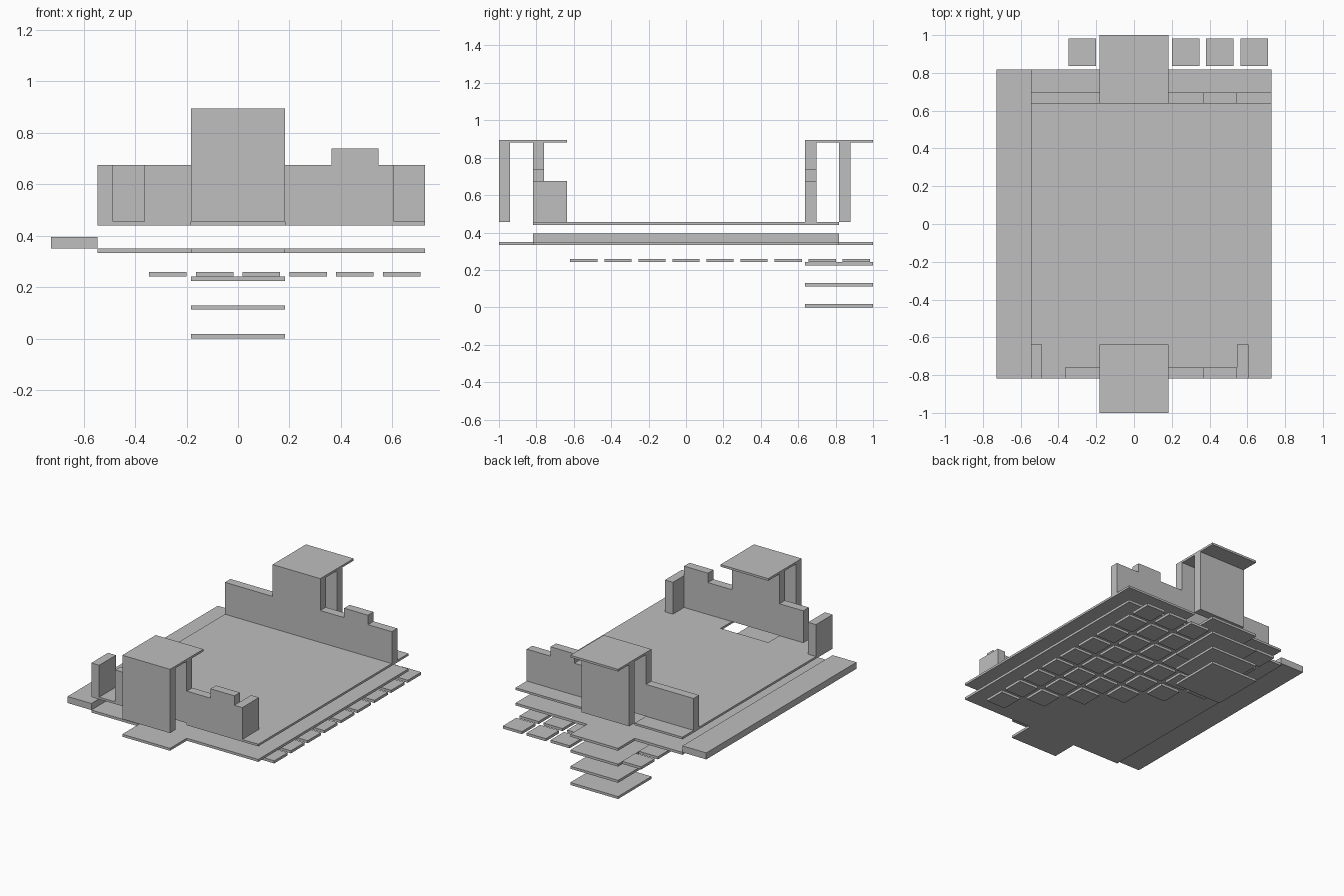
import bpy
import bmesh

old = bpy.data.objects.get("Cube")
if old:
    bpy.data.objects.remove(old, do_unlink=True)

stone = bpy.data.materials.new("light_grey_stone")
stone.use_nodes = True
GREY = (0.52, 0.52, 0.52, 1.0)
stone.diffuse_color = GREY
stone.node_tree.nodes["Principled BSDF"].inputs["Base Color"].default_value = GREY

CELL = 0.182          # planning grid
HALF = CELL           # half a tower's width
LEFT, RIGHT = -3 * CELL, 4 * CELL
EDGE = 4.5 * CELL     # half the court's depth
END = EDGE + CELL     # outermost tower face
THICK = 0.06          # wall thickness
GROUND, WALK = 0.455, 0.675
CREST, EAVES, TOP = 0.74, 0.88, 0.895


def prism(name, outline, z0, z1):
    """Extrude a flat outline between two heights."""
    bm = bmesh.new()
    base = bm.faces.new([bm.verts.new((x, y, z0)) for x, y in outline])
    grown = bmesh.ops.extrude_face_region(bm, geom=[base])["geom"]
    lifted = [v for v in grown if isinstance(v, bmesh.types.BMVert)]
    bmesh.ops.translate(bm, verts=lifted, vec=(0, 0, z1 - z0))
    bmesh.ops.recalc_face_normals(bm, faces=bm.faces)
    mesh = bpy.data.meshes.new(name)
    bm.to_mesh(mesh)
    bm.free()
    mesh.materials.append(stone)
    obj = bpy.data.objects.new(name, mesh)
    bpy.context.collection.objects.link(obj)
    return obj


def box(name, x0, x1, y0, y1, z0, z1):
    return prism(name, [(x0, y0), (x1, y0), (x1, y1), (x0, y1)], z0, z1)


def slab(name, tower_y, z0, z1):
    """Court-sized slab whose ends step in or out at the towers."""
    outline = [(LEFT, -EDGE), (-HALF, -EDGE), (-HALF, -tower_y),
               (HALF, -tower_y), (HALF, -EDGE), (RIGHT, -EDGE),
               (RIGHT, EDGE), (HALF, EDGE), (HALF, tower_y),
               (-HALF, tower_y), (-HALF, EDGE), (LEFT, EDGE)]
    return prism(name, outline, z0, z1)


def wall(name, x0, x1, y):
    """Curtain wall in profile, open for the tower and raised at one crest."""
    box(name + "_right", x0, -HALF, y, y + THICK, GROUND, WALK)
    box(name + "_left", HALF, x1, y, y + THICK, GROUND, WALK)
    box(name + "_crest", 2 * CELL, 3 * CELL, y, y + THICK, WALK, CREST)


def tower(name, y):
    """Two upright panels under a flat roof."""
    for part, offset in (("outer_panel", 0), ("inner_panel", CELL)):
        box(f"{name}_{part}", -HALF, HALF, y + offset, y + offset + THICK,
            GROUND, EAVES)
    box(name + "_roof", -HALF, HALF, y, y + 2 * CELL, EAVES, TOP)


# Court floor, foundation and side kerb
slab("court_floor", EDGE - CELL, 0.44, GROUND)
slab("foundation", END, 0.333, 0.35)
box("side_kerb", LEFT - CELL, LEFT, -EDGE, EDGE, 0.35, 0.395)

# Towers and walls
tower("front_tower", -END)
tower("back_tower", EDGE - CELL)
wall("front_wall", -2 * CELL, 3 * CELL, -EDGE)
wall("back_wall", LEFT, RIGHT, EDGE - CELL)

# Short side walls by the front gaps
for name, x in (("front_right_post", LEFT), ("front_left_post", 3 * CELL)):
    box(name, x, x + THICK, -EDGE, -EDGE + CELL, GROUND, WALK)

# Stacked plates below the back tower
for n, z in enumerate((0, 0.112, 0.224)):
    box(f"cellar_plate_{n + 1}", -HALF, HALF, EDGE - CELL, END, z, z + 0.017)

# Paving tiles in a stepped triangle, leaving out the cellar shaft
GAP = 0.018
for row in range(9):
    for col in range(min(row, 5) + 1):
        if row >= 7 and col in (3, 4):
            continue
        x = RIGHT - (col + 1) * CELL
        y = -EDGE + (row + 1) * CELL
        box(f"paving_tile_{row + 1}_{col + 1}", x + GAP, x + CELL - GAP,
            y + GAP, y + CELL - GAP, 0.241, 0.259)
